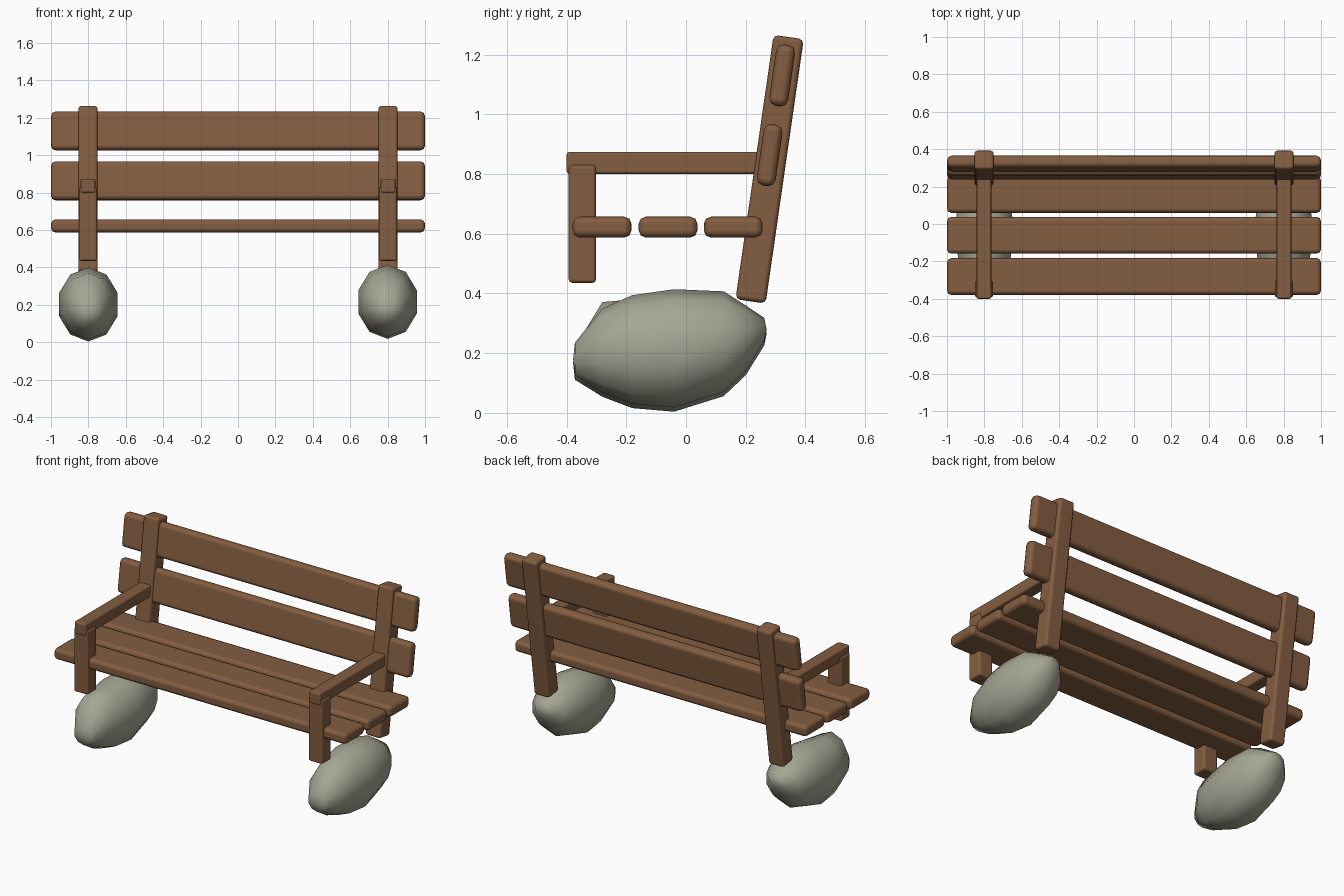
import bpy, bmesh, math
from mathutils import Matrix, Vector

default_cube = bpy.data.objects.get("Cube")
if default_cube:
    bpy.data.objects.remove(default_cube, do_unlink=True)


def make_material(name, rgb):
    mat = bpy.data.materials.new(name)
    mat.use_nodes = True
    mat.diffuse_color = (*rgb, 1)
    bsdf = mat.node_tree.nodes["Principled BSDF"]
    bsdf.inputs["Base Color"].default_value = (*rgb, 1)
    bsdf.inputs["Roughness"].default_value = 0.8
    return mat


WOOD = make_material("brown_wood", (0.23, 0.11, 0.052))
STONE = make_material("grey_stone", (0.38, 0.38, 0.30))


def finish(name, bm, mat):
    bmesh.ops.recalc_face_normals(bm, faces=bm.faces)
    mesh = bpy.data.meshes.new(name)
    bm.to_mesh(mesh)
    bm.free()
    mesh.materials.append(mat)
    mesh.shade_smooth()
    obj = bpy.data.objects.new(name, mesh)
    bpy.context.scene.collection.objects.link(obj)
    return obj


def beam(name, centre, size, bevel, tilt=0.0):
    """Wooden beam with softened edges, leaning back by tilt."""
    bm = bmesh.new()
    bmesh.ops.create_cube(bm, size=1)
    bmesh.ops.scale(bm, vec=size, verts=bm.verts)
    obj = finish(name, bm, WOOD)
    obj.location = centre
    obj.rotation_euler.x = -tilt
    mod = obj.modifiers.new("soft_edges", 'BEVEL')
    mod.width = bevel
    mod.segments = 2
    mod.harden_normals = True
    return obj


def rock(name, x, drop, brow):
    """Boulder lofted from upright rings: y, bottom, top, half width."""
    rings = [(-0.372, 0.125, 0.235, 0.06), (-0.28, 0.068, brow, 0.12),
             (-0.18, 0.03, 0.394, 0.148), (-0.04, 0.018, 0.414, 0.165),
             (0.126, 0.07, 0.407, 0.148), (0.2, 0.14, 0.36, 0.115),
             (0.262, 0.24, 0.318, 0.05)]
    sides = 10
    bm = bmesh.new()
    loops = []
    for i, (y, low, high, half) in enumerate(rings):
        mid, rise = (low + high) / 2, (high - low) / 2
        loop = []
        for k in range(sides):
            a = math.tau * k / sides + math.pi / 2
            loop.append(bm.verts.new((x + half * math.cos(a), y,
                                      mid - drop + rise * math.sin(a))))
        loops.append(loop)
    for a, b in zip(loops, loops[1:]):
        for k in range(sides):
            n = (k + 1) % sides
            bm.faces.new((a[k], a[n], b[n], b[k]))
    # rounded ends
    for loop, push in ((loops[0], -0.006), (loops[-1], 0.008)):
        tip = sum((v.co for v in loop), Vector()) / sides
        tip_vert = bm.verts.new(tip + Vector((0, push, 0)))
        for k in range(sides):
            bm.faces.new((loop[k], loop[(k + 1) % sides], tip_vert))
    return finish(name, bm, STONE)


# Seat
for label, y in (("front", -0.281), ("middle", -0.06), ("rear", 0.158)):
    beam(f"seat_slat_{label}", (0, y, 0.622), (2, 0.197, 0.07), 0.024)

# Backrest
LEAN = math.radians(8.2)
beam("back_slat_lower", (0, 0.28, 0.863), (2, 0.064, 0.208), 0.025, LEAN)
beam("back_slat_upper", (0, 0.322, 1.13), (2, 0.064, 0.208), 0.025, LEAN)

# Side frames and footing stones
for side, s in (("right", -1), ("left", 1)):
    x = 0.802 * s
    beam(f"back_post_{side}", (x, 0.28, 0.816), (0.104, 0.102, 0.894), 0.016, LEAN)
    beam(f"front_post_{side}", (x, -0.347, 0.633), (0.096, 0.092, 0.395), 0.012)
    beam(f"armrest_{side}", (x, -0.07, 0.837), (0.078, 0.66, 0.074), 0.01)
    rock(f"foot_stone_{side}", 0.8 * s, 0.014 if s < 0 else 0,
         0.385 if s < 0 else 0.35)
